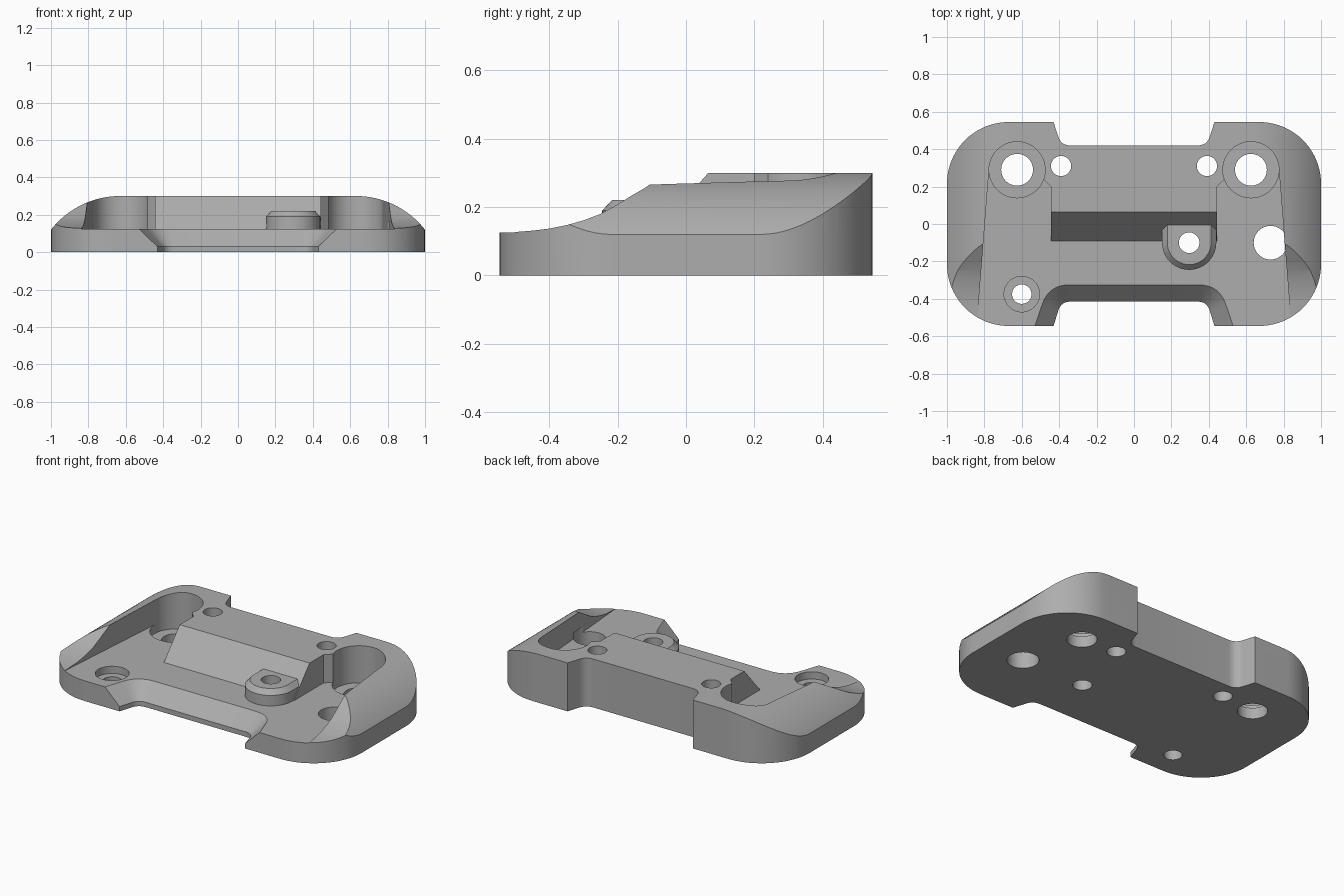
import bpy, bmesh
from math import sin, cos, pi, sqrt, radians
from mathutils import Vector

if "Cube" in bpy.data.objects:
    bpy.data.objects.remove(bpy.data.objects["Cube"], do_unlink=True)

grey = bpy.data.materials.new("matte grey")
grey.use_nodes = True
grey.diffuse_color = (0.42, 0.42, 0.42, 1)
grey.node_tree.nodes["Principled BSDF"].inputs["Base Color"].default_value = (0.42, 0.42, 0.42, 1)


def loft(name, rings):
    """Closed solid through rings that have equal point counts."""
    bm = bmesh.new()
    loops = [[bm.verts.new(p) for p in ring] for ring in rings]
    n = len(loops[0])
    bm.faces.new(loops[0][::-1])
    bm.faces.new(loops[-1])
    for low, high in zip(loops, loops[1:]):
        for i in range(n):
            j = (i + 1) % n
            bm.faces.new((low[i], low[j], high[j], high[i]))
    bmesh.ops.recalc_face_normals(bm, faces=bm.faces[:])
    mesh = bpy.data.meshes.new(name)
    bm.to_mesh(mesh)
    bm.free()
    obj = bpy.data.objects.new(name, mesh)
    bpy.context.collection.objects.link(obj)
    mesh.materials.append(grey)
    return obj


def prism(name, pts, z0, z1):
    return loft(name, [[(x, y, z) for x, y in pts] for z in (z0, z1)])


def cylinder(name, x, y, r, z0, z1):
    n = 48
    ring = [(x + r * cos(2 * pi * i / n), y + r * sin(2 * pi * i / n)) for i in range(n)]
    return prism(name, ring, z0, z1)


def combine(target, other, operation="DIFFERENCE"):
    mod = target.modifiers.new("join", "BOOLEAN")
    mod.operation, mod.solver, mod.object = operation, "EXACT", other
    bpy.context.view_layer.objects.active = target
    bpy.ops.object.modifier_apply(modifier=mod.name)
    bpy.data.objects.remove(other, do_unlink=True)


def mirrored(half):
    """Complete a half profile running along +x by its reflection."""
    return half + [(-x, y) for x, y in reversed(half)]


def rounded(corner, before, after, r, steps=8):
    """Points of a soft corner starting and ending r away from the corner."""
    c, b, a = Vector(corner), Vector(before), Vector(after)
    p, q = c + (b - c).normalized() * r, c + (a - c).normalized() * r
    ts = [i / steps for i in range(steps + 1)]
    return [tuple(p * (1 - t) ** 2 + c * 2 * t * (1 - t) + q * t * t) for t in ts]


# Plate with large rounded corners
R, HY = 0.33, 0.545
arc = [pi / 2 * i / 20 for i in range(21)]
right_side = [(1 - R + R * sin(a), -HY + R - R * cos(a)) for a in arc]
right_side += [(1 - R + R * cos(a), HY - R + R * sin(a)) for a in arc]
plate = prism("mounting_plate", mirrored(right_side), 0, 0.30)

# Domed shoulders along both short sides
dome = [(1.1, -0.1), (1.1, 0.0), (1.03, 0.076)]
for i in range(25):
    x = 1 - 0.37 * i / 24
    dome.append((x, sqrt(0.47 ** 2 - (x - 0.63) ** 2) - 0.17))
dome[-1] = (0.63, 0.3005)
shoulder = mirrored(dome)
combine(plate, loft("dome", [[(x, y, z) for x, z in shoulder] for y in (-0.8, 0.8)]), "INTERSECT")

# Scooped front ends of the shoulders
scoop = [(-0.7, 0.1255), (-0.545, 0.1255), (-0.5, 0.127), (-0.45, 0.131), (-0.4, 0.137),
         (-0.35, 0.147), (-0.3, 0.161), (-0.25, 0.18), (-0.2, 0.208), (-0.16, 0.233),
         (-0.12, 0.256), (-0.08, 0.285), (-0.04, 0.4), (-0.7, 0.4)]
combine(plate, loft("scoop", [[(x, y, z) for y, z in scoop] for x in (-1.2, 1.2)]))

# Recessed front floor; its rear wall leans back into a ramp
pocket = mirrored([(0.852, -0.7), (0.83, -0.41), (0.774, 0.302), (0.625, 0.29),
                   (0.49, 0.245), (0.445, 0.2), (0.445, -0.09)])
low = [(x, y, 0.125) for x, y in pocket]
high = [(x, 0.154 if y == -0.09 else y, 0.4) for x, y in pocket]
combine(plate, loft("pocket", [low, high]))


# Rear notch, and front notch with a sloped upper edge
def notch(foot, inner, depth, r, side):
    corner, start, end = (inner, depth), (foot, HY), (0, depth)
    flare = foot + (foot - inner) / (HY - depth) * 0.15
    half = [(flare, HY + 0.15)] + rounded(corner, start, end, r)
    return mirrored([(x, y * side) for x, y in half])


combine(plate, prism("rear_notch", notch(0.43, 0.39, 0.42, 0.05, 1), -0.1, 0.5))
narrow, wide = notch(0.43, 0.39, 0.415, 0.05, -1), notch(0.53, 0.455, 0.325, 0.11, -1)
levels = [(narrow, -0.1), (narrow, 0.03), (wide, 0.125), (wide, 0.5)]
combine(plate, loft("front_notch", [[(x, y, z) for x, y in ring] for ring, z in levels]))

# Raised boss with chamfered rim, running back into the ramp
BX, BY = 0.295, -0.1


def boss_ring(r, z):
    bend = [(BX + r * cos(a), BY - r * sin(a), z) for a in [pi * i / 24 for i in range(25)]]
    return [(BX + r, 0.04, z)] + bend + [(BX - r, 0.04, z)]


boss = loft("boss", [boss_ring(0.145, 0.1), boss_ring(0.145, 0.19), boss_ring(0.117, 0.22)])
combine(plate, boss, "UNION")

# Bolt holes: x, y, radius, bottom, top
holes = [(0.73, -0.1, 0.09, -0.1, 0.162), (BX, BY, 0.055, -0.1, 0.5),
         (-0.6, -0.375, 0.052, -0.1, 0.5), (-0.6, -0.375, 0.095, 0.08, 0.5)]
for s in (-1, 1):
    holes += [(s * 0.625, 0.29, 0.15, 0.07, 0.5), (s * 0.625, 0.29, 0.085, -0.1, 0.5),
              (s * 0.39, 0.31, 0.054, -0.1, 0.5)]
for hole in holes:
    combine(plate, cylinder("hole", *hole))

# Smooth curved walls, crisp edges
bpy.ops.object.select_all(action="DESELECT")
plate.select_set(True)
bpy.context.view_layer.objects.active = plate
bpy.ops.object.shade_smooth_by_angle(angle=radians(25))
